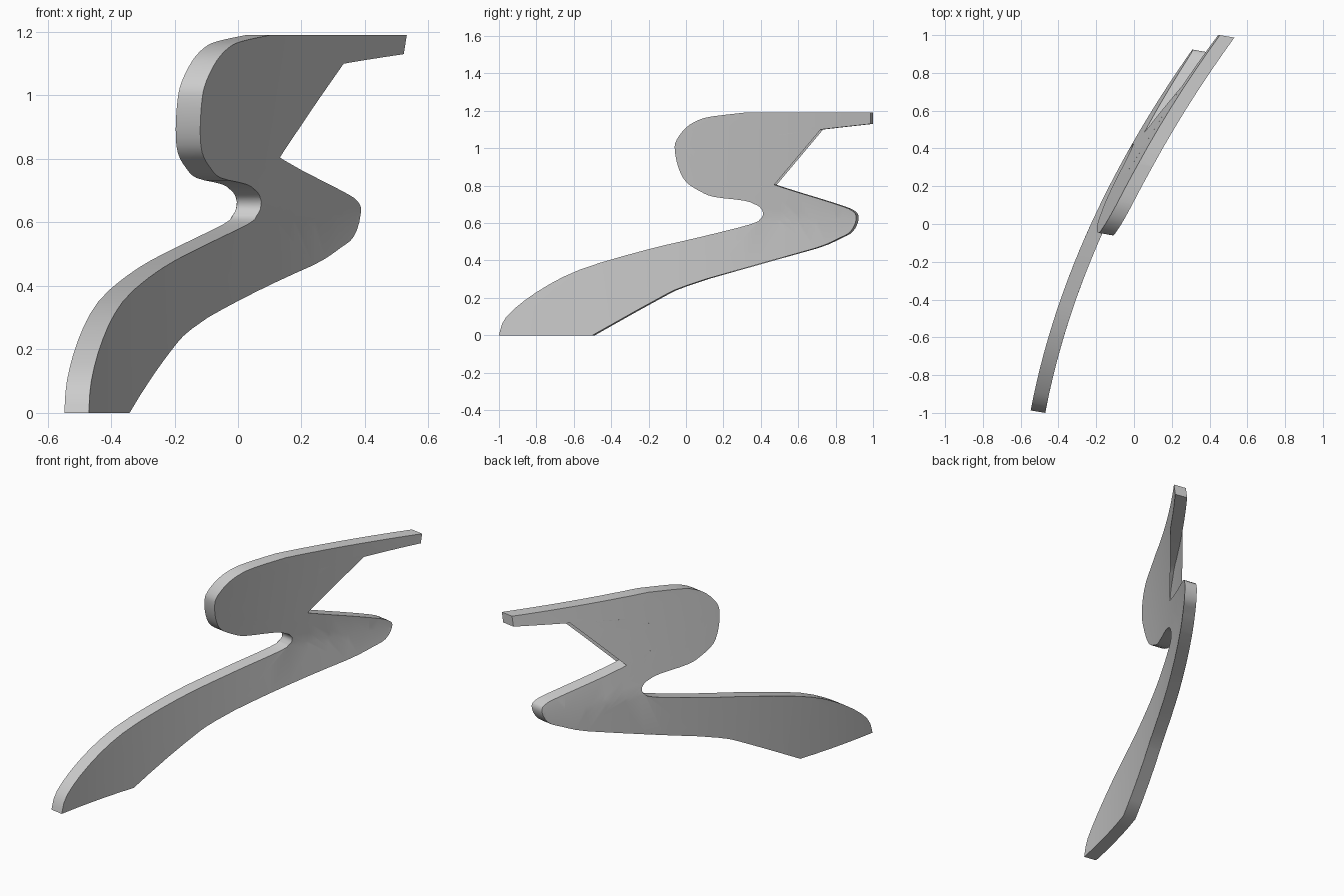
import bpy
import bmesh
from mathutils import Vector

# Remove the default cube if it is there
default_cube = bpy.data.objects.get("Cube")
if default_cube:
    bpy.data.objects.remove(default_cube, do_unlink=True)


def make_material(name, colour):
    """One flat colour, visible in the viewport and in a render."""
    material = bpy.data.materials.new(name)
    material.use_nodes = True
    material.diffuse_color = colour
    for node in material.node_tree.nodes:
        if node.type == "BSDF_PRINCIPLED":
            node.inputs["Base Color"].default_value = colour
    return material


def smooth_path(points, steps):
    """Catmull-Rom curve passing through every point."""
    points = [Vector(p) / 100 for p in points]
    padded = [points[0], *points, points[-1]]
    path = []
    for a, b, c, d in zip(padded, padded[1:], padded[2:], padded[3:]):
        for i in range(steps):
            t = i / steps
            path.append((b * 2 + (c - a) * t
                         + (a * 2 - b * 5 + c * 4 - d) * t ** 2
                         + (b * 3 - a - c * 3 + d) * t ** 3) / 2)
    path.append(points[-1])
    return path


def bend(y, z):
    """Sideways position of the ribbon: bowed along y, leaning near the top."""
    return -0.145 + 0.46 * y + 0.135 * y * y + 0.16 * max(0, z - 0.62)


# Winding outline in hundredths of a unit, as (depth, height)
upper_edge = [(-100, 0), (-96, 10), (-80, 23), (-57, 35), (-22, 45.5),
              (7.5, 52.5), (35, 59.5), (40.5, 63), (41, 66.5), (38, 69.5),
              (31, 72), (15, 74), (7.5, 77), (0, 82), (-4, 89.5), (-6, 99),
              (-5, 104.5), (0, 111), (6.5, 115), (14, 117), (31, 119)]
lower_edge = [(98.7, 113), (72, 110), (45, 106.5), (37, 103.5), (30, 100),
              (27.5, 97), (27.5, 92), (35, 85.5), (50, 79.5), (79, 70.5),
              (89, 66.5), (91, 62), (88, 55.5), (82, 52), (69, 46.5),
              (37, 38), (0, 26.5), (-16, 19), (-50, 0)]
tip_corner = Vector((0.987, 1.19))
outline = smooth_path(upper_edge, 3) + [tip_corner] + smooth_path(lower_edge, 3)

# Flat sheet, sliced so that it can bend evenly
bm = bmesh.new()
bm.faces.new([bm.verts.new((0, p.x, p.y)) for p in outline])
bmesh.ops.triangulate(bm, faces=bm.faces[:])


def slice_sheet(position, normal):
    geometry = bm.verts[:] + bm.edges[:] + bm.faces[:]
    bmesh.ops.bisect_plane(bm, geom=geometry, dist=0.0001,
                           plane_co=position, plane_no=normal)


for i in range(-9, 10):
    slice_sheet((0, i / 10, 0), (0, 1, 0))
for height in (0.62, 0.8, 1.0):
    slice_sheet((0, 0, height), (0, 0, 1))

# Bend the sheet, then give it thickness
for vert in bm.verts:
    vert.co.x = bend(vert.co.y, vert.co.z)
extruded = bmesh.ops.extrude_face_region(bm, geom=bm.faces[:])
back_verts = [e for e in extruded["geom"] if isinstance(e, bmesh.types.BMVert)]
bmesh.ops.translate(bm, verts=back_verts, vec=(-0.077, 0.013, 0))
bmesh.ops.recalc_face_normals(bm, faces=bm.faces[:])

mesh = bpy.data.meshes.new("winding_ribbon")
bm.to_mesh(mesh)
bm.free()
mesh.materials.append(make_material("light grey", (0.6, 0.6, 0.6, 1)))
ribbon = bpy.data.objects.new("winding_ribbon", mesh)
bpy.context.collection.objects.link(ribbon)

# Smooth faces with sharp rims
bpy.ops.object.select_all(action="DESELECT")
ribbon.select_set(True)
bpy.context.view_layer.objects.active = ribbon
bpy.ops.object.shade_smooth_by_angle(angle=0.5)
